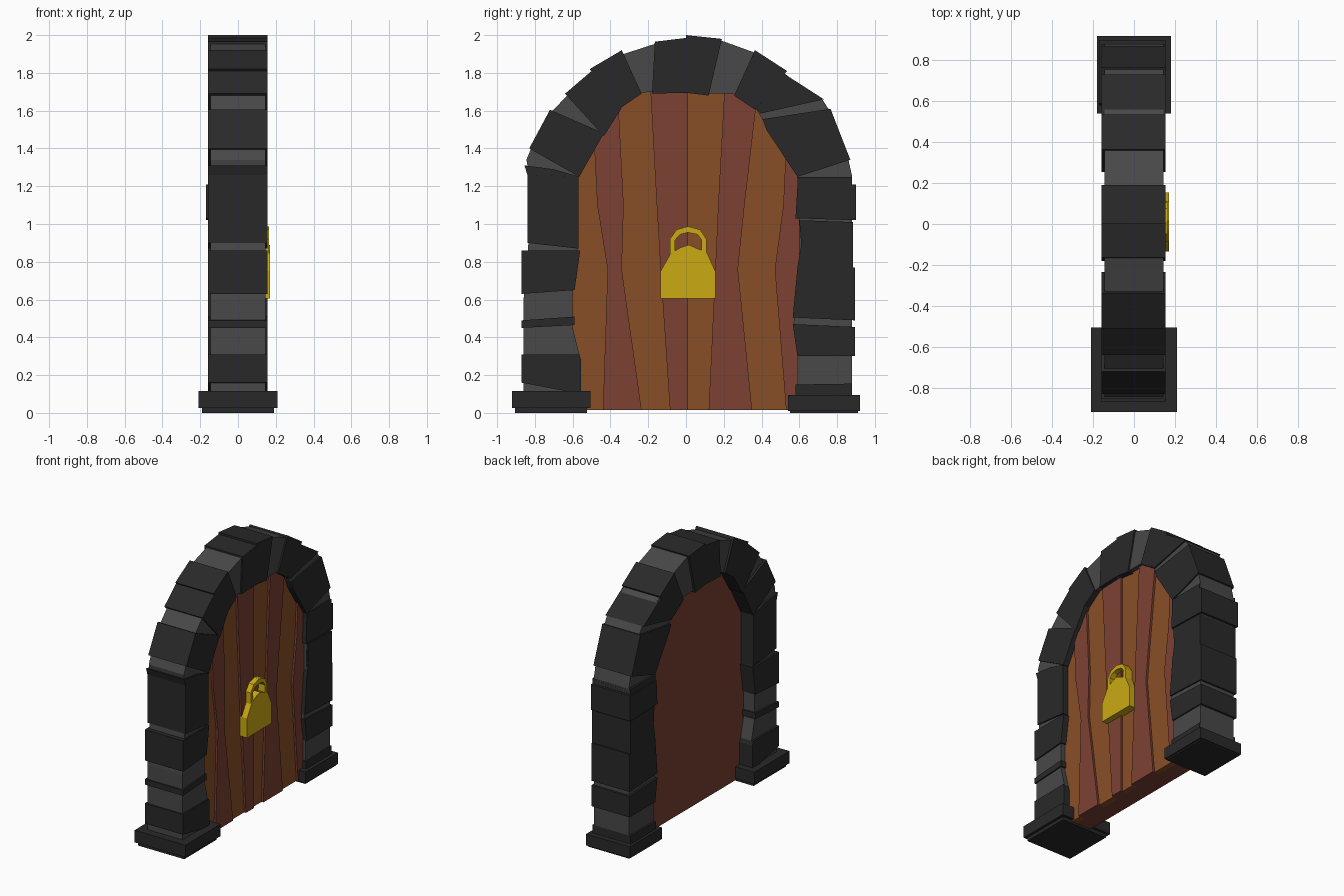
import bpy, bmesh


def material(name, rgb):
    m = bpy.data.materials.new(name)
    m.diffuse_color = (*rgb, 1)
    return m


DARK = material("dark_stone", (0.022, 0.022, 0.022))
LIGHT = material("light_stone", (0.065, 0.065, 0.065))
ORANGE = material("orange_wood", (0.25, 0.078, 0.02))
RED = material("red_wood", (0.2, 0.053, 0.032))
GOLD = material("gold", (0.6, 0.4, 0.007))


def prism(name, outline, x0, x1, mat):
    """Extrude a (y, z) outline from x0 to x1."""
    bm = bmesh.new()
    face = bm.faces.new([bm.verts.new((x0, y, z)) for y, z in outline])
    out = bmesh.ops.extrude_face_region(bm, geom=[face])["geom"]
    bmesh.ops.translate(bm, vec=(x1 - x0, 0, 0),
                        verts=[v for v in out if isinstance(v, bmesh.types.BMVert)])
    bmesh.ops.recalc_face_normals(bm, faces=bm.faces)
    me = bpy.data.meshes.new(name)
    bm.to_mesh(me)
    bm.free()
    me.materials.append(mat)
    ob = bpy.data.objects.new(name, me)
    bpy.context.collection.objects.link(ob)
    return ob


def box(name, y0, y1, z0, z1, hx, mat):
    return prism(name, [(y0, z0), (y1, z0), (y1, z1), (y0, z1)], -hx, hx, mat)


# Light stone core running up both pillars and round the arch
core_outer = [(-0.86, 0.05), (-0.86, 0.6), (-0.83, 0.95), (-0.83, 1.26), (-0.845, 1.34),
              (-0.82, 1.4), (-0.71, 1.595), (-0.63, 1.68), (-0.5, 1.8), (-0.33, 1.9),
              (-0.16, 1.955), (0, 1.97), (0.19, 1.97), (0.37, 1.905), (0.53, 1.79),
              (0.725, 1.655), (0.76, 1.6), (0.86, 1.34), (0.88, 1.25), (0.88, 0.05)]
core_inner = [(0.59, 0.05), (0.59, 0.3), (0.57, 0.48), (0.6, 0.8), (0.595, 1.25),
              (0.435, 1.505), (0.365, 1.62), (0.25, 1.69), (0.12, 1.69), (-0.18, 1.7),
              (-0.24, 1.695), (-0.35, 1.625), (-0.44, 1.475), (-0.57, 1.255), (-0.575, 0.87),
              (-0.6, 0.64), (-0.6, 0.45), (-0.565, 0.31), (-0.565, 0.05)]
prism("stone_core", core_outer + core_inner, -0.145, 0.145, LIGHT)

# Dark blocks standing proud of the core
left_blocks = [
    [(-0.87, 0.16), (-0.555, 0.1), (-0.555, 0.28), (-0.565, 0.31), (-0.87, 0.31)],
    [(-0.87, 0.45), (-0.59, 0.465), (-0.59, 0.51), (-0.87, 0.49)],
    [(-0.87, 0.63), (-0.59, 0.65), (-0.56, 0.86), (-0.87, 0.86)],
    [(-0.84, 0.9), (-0.57, 0.87), (-0.57, 1.25), (-0.84, 1.26)],
]
right_blocks = [
    [(0.58, 0.09), (0.88, 0.09), (0.88, 0.155), (0.58, 0.15)],
    [(0.59, 0.3), (0.895, 0.3), (0.895, 0.455), (0.565, 0.47)],
    [(0.565, 0.505), (0.895, 0.49), (0.895, 0.77), (0.59, 0.77)],
    [(0.59, 0.77), (0.885, 0.77), (0.885, 1.01), (0.6, 1.02), (0.61, 0.89)],
    [(0.59, 1.2), (0.88, 1.2), (0.88, 1.25), (0.59, 1.25)],
]
arch_blocks = [
    [(-0.855, 1.31), (-0.84, 1.26), (-0.565, 1.25), (-0.7, 1.29)],
    [(-0.83, 1.4), (-0.72, 1.605), (-0.435, 1.48), (-0.565, 1.25)],
    [(-0.64, 1.69), (-0.5, 1.81), (-0.34, 1.615), (-0.435, 1.465)],
    [(-0.51, 1.82), (-0.34, 1.92), (-0.235, 1.69), (-0.345, 1.615)],
    [(-0.165, 1.965), (0, 1.985), (0, 1.695), (-0.18, 1.69)],
    [(0, 2.0), (0.19, 1.98), (0.12, 1.68), (0, 1.695)],
    [(0.365, 1.92), (0.535, 1.81), (0.365, 1.605), (0.255, 1.68)],
    [(0.52, 1.795), (0.73, 1.66), (0.395, 1.585), (0.37, 1.61)],
    [(0.765, 1.61), (0.87, 1.34), (0.59, 1.25), (0.425, 1.5), (0.405, 1.555)],
]
for group, blocks in (("left_pillar_block", left_blocks), ("right_pillar_block", right_blocks),
                      ("arch_block", arch_blocks)):
    for outline in blocks:
        prism(group, outline, -0.16, 0.155, DARK)
prism("right_pillar_wide_block", [(0.58, 1.03), (0.9, 1.02), (0.9, 1.21), (0.59, 1.21)],
      -0.17, 0.155, DARK)

# Pillar feet
box("left_foot", -0.92, -0.505, 0.025, 0.115, 0.21, DARK)
box("left_foot_plinth", -0.905, -0.525, 0, 0.025, 0.19, DARK)
box("right_foot", 0.54, 0.92, 0.01, 0.095, 0.18, DARK)
box("right_foot_plinth", 0.55, 0.91, 0, 0.01, 0.17, DARK)

# Door backing panel
door = [(-0.63, 0.015), (0.65, 0.015), (0.65, 1.25), (0.42, 1.64), (0.28, 1.74),
        (-0.28, 1.74), (-0.42, 1.64), (-0.63, 1.25)]
prism("door_panel", door, -0.055, 0.08, RED)

# Planks between kinked seams: y at z = 0.015, 0.76, 1.1 and the given top
seams = [(-0.63, -0.63, -0.63, 1.25), (-0.44, -0.415, -0.47, -0.49, 1.5),
         (-0.235, -0.34, -0.33, -0.36, 1.68), (-0.085, -0.135, -0.155, -0.19, 1.74),
         (0.01, 0.01, 0.01, 0.01, 1.74), (0.12, 0.155, 0.17, 0.205, 1.74),
         (0.35, 0.275, 0.31, 0.375, 1.66), (0.53, 0.47, 0.515, 0.53, 1.42),
         (0.65, 0.65, 0.65, 1.25)]


def seam_points(s):
    return list(zip(s[:-1], (0.015, 0.76, 1.1)[:len(s) - 2] + (s[-1],)))


for i, (a, b) in enumerate(zip(seams, seams[1:])):
    prism("door_plank", seam_points(a) + seam_points(b)[::-1], 0.07,
          0.125 if i % 2 else 0.11, RED if i % 2 else ORANGE)

# Padlock body and shackle
body = [(-0.135, 0.605), (0.155, 0.605), (0.155, 0.75), (0.11, 0.85), (0.06, 0.87),
        (0.015, 0.89), (-0.03, 0.875), (-0.08, 0.845), (-0.135, 0.75)]
prism("padlock_body", body, 0.1, 0.17, GOLD)
shackle = [(-0.085, 0.83), (-0.085, 0.92), (-0.05, 0.97), (0.01, 0.988), (0.075, 0.97),
           (0.108, 0.92), (0.108, 0.83), (0.08, 0.84), (0.083, 0.915), (0.06, 0.945),
           (0.01, 0.955), (-0.03, 0.945), (-0.058, 0.915), (-0.058, 0.84)]
prism("padlock_shackle", shackle, 0.105, 0.165, GOLD)
